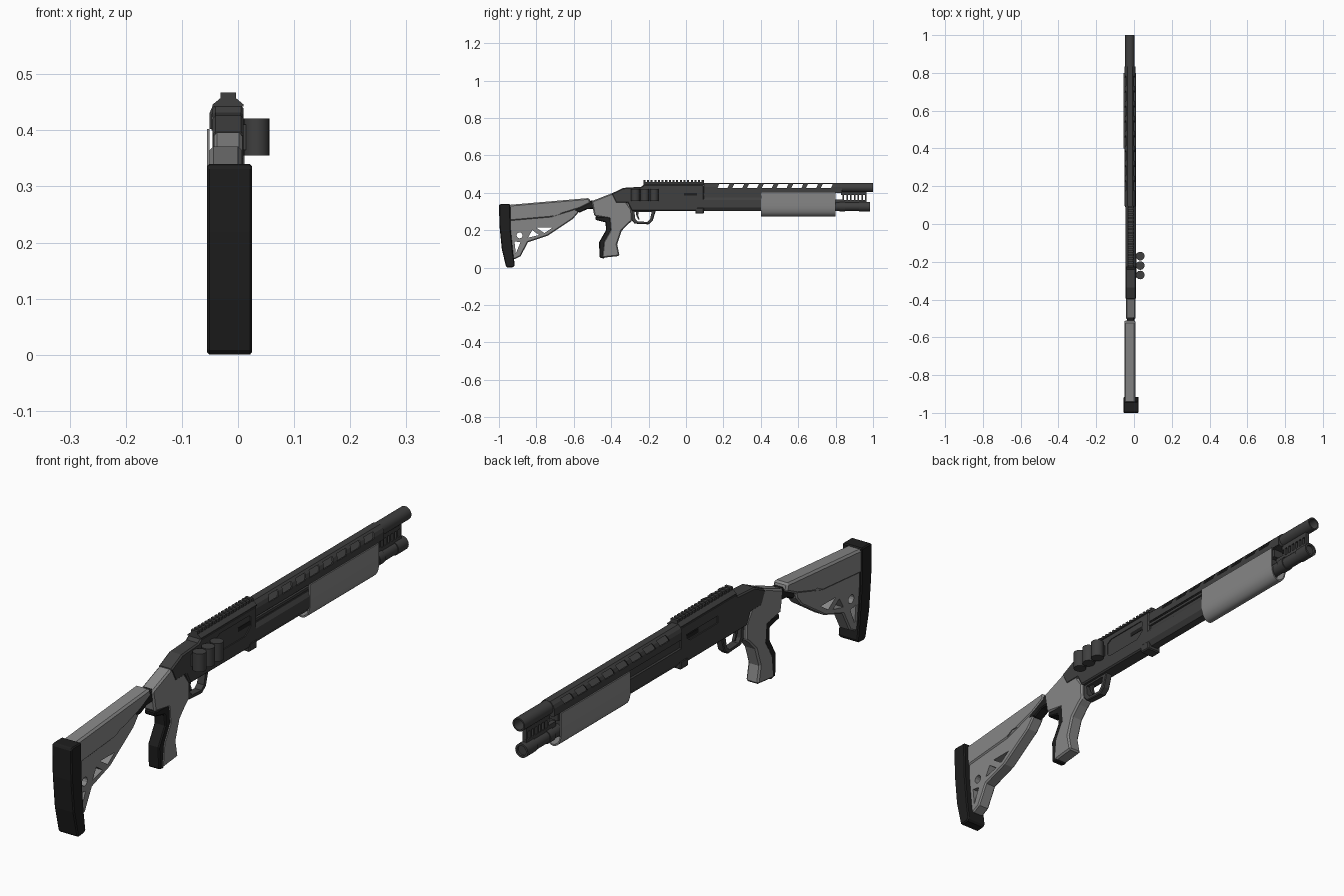
import bpy, bmesh, math

if "Cube" in bpy.data.objects:
    bpy.data.objects.remove(bpy.data.objects["Cube"])

CX = -0.0175   # centre of the receiver
BX = -0.022    # centre of barrel and fore-end


def material(name, v):
    m = bpy.data.materials.new(name)
    m.diffuse_color = (v, v, v, 1)
    m.use_nodes = True
    m.node_tree.nodes["Principled BSDF"].inputs["Base Color"].default_value = m.diffuse_color
    return m


GUN = material("dark gunmetal", 0.05)
GREY = material("polymer grey", 0.24)
RUBBER = material("black rubber", 0.013)


def prisms(name, parts, mat=None, axis="x", bevel=0):
    """Extrude each (points, start, end); points are (y,z) for axis x, (x,z) for axis y."""
    bm = bmesh.new()
    for pts, a, b in parts:
        rings = []
        for t in (a, b):
            rings.append([bm.verts.new((t, p, q) if axis == "x" else (p, t, q)) for p, q in pts])
        n = len(pts)
        bm.faces.new(rings[0])
        bm.faces.new(rings[1])
        for i in range(n):
            j = (i + 1) % n
            bm.faces.new((rings[0][i], rings[0][j], rings[1][j], rings[1][i]))
    bmesh.ops.recalc_face_normals(bm, faces=bm.faces)
    me = bpy.data.meshes.new(name)
    bm.to_mesh(me)
    bm.free()
    ob = bpy.data.objects.new(name, me)
    bpy.context.collection.objects.link(ob)
    if mat:
        me.materials.append(mat)
    if bevel:
        m = ob.modifiers.new("bevel", "BEVEL")
        m.width = bevel
        m.segments = 1
        m.limit_method = "ANGLE"
        m.angle_limit = math.radians(50)
        apply(ob, m)
    return ob


def apply(ob, mod):
    bpy.ops.object.select_all(action="DESELECT")
    bpy.context.view_layer.objects.active = ob
    ob.select_set(True)
    bpy.ops.object.modifier_apply(modifier=mod.name)


def cut(ob, parts):
    cutter = prisms("cutter", parts)
    cutter.hide_render = True
    m = ob.modifiers.new("cut", "BOOLEAN")
    m.operation = "DIFFERENCE"
    m.solver = "EXACT"
    m.object = cutter
    apply(ob, m)
    bpy.data.objects.remove(cutter)


def smooth(ob, angle=35):
    bpy.ops.object.select_all(action="DESELECT")
    bpy.context.view_layer.objects.active = ob
    ob.select_set(True)
    bpy.ops.object.shade_smooth_by_angle(angle=math.radians(angle))


def rect(a, b, c, d):
    return [(a, c), (b, c), (b, d), (a, d)]


def circle(u, v, r, n=24):
    return [(u + r * math.cos(2 * math.pi * i / n), v + r * math.sin(2 * math.pi * i / n)) for i in range(n)]


def side(name, pts, half, mat, cx=CX, bevel=0):
    return prisms(name, [(pts, cx - half, cx + half)], mat, "x", bevel)


def tube(name, z, r, y0, y1, mat, hole=0, depth=0.1):
    """Round bar along y, bored from its front end when hole is set."""
    bm = bmesh.new()
    n = 28
    rows = [(0, y0), (r, y0), (r, y1)]
    rows += [(hole, y1), (hole, y1 - depth), (0, y1 - depth)] if hole else [(0, y1)]
    rings = [[bm.verts.new((BX + max(q, 1e-5) * math.cos(2 * math.pi * i / n), y,
              z + max(q, 1e-5) * math.sin(2 * math.pi * i / n))) for i in range(n)] for q, y in rows]
    for a, b in zip(rings, rings[1:]):
        for i in range(n):
            bm.faces.new((a[i], a[(i + 1) % n], b[(i + 1) % n], b[i]))
    bmesh.ops.remove_doubles(bm, verts=bm.verts, dist=0.0001)
    bmesh.ops.recalc_face_normals(bm, faces=bm.faces)
    me = bpy.data.meshes.new(name)
    bm.to_mesh(me)
    bm.free()
    ob = bpy.data.objects.new(name, me)
    bpy.context.collection.objects.link(ob)
    me.materials.append(mat)
    smooth(ob)
    return ob


# Butt pad
side("butt_pad", [(-1, .335), (-.99, .34), (-.94, .34), (-.937, .2), (-.925, .08), (-.915, .012),
                  (-.925, .002), (-.955, 0), (-.963, .008), (-.985, .1), (-.997, .22)],
     0.04, RUBBER, -0.015, 0.004)

# Stock: wide upper housing and skeleton lower frame
upper = side("stock_upper", [(-.95, .335), (-.517, .372), (-.508, .345), (-.57, .315),
                             (-.72, .268), (-.95, .248)], 0.029, GREY, -0.022, 0.007)
cut(upper, [([(-.72, .272), (-.69, .29), (-.64, .29), (-.65, .277)], x - .004, x + .004)
            for x in (-0.051, 0.007)])
lower = side("stock_frame", [(-.95, .27), (-.57, .32), (-.575, .295), (-.605, .26), (-.74, .17),
                             (-.845, .135), (-.885, .06), (-.915, .045), (-.95, .045)],
             0.024, GREY, -0.022, 0.005)
cut(lower, [(p, -0.1, 0.1) for p in (
    circle(-.89, .172, .016, 12),
    [(-.845, .16), (-.822, .2), (-.785, .174)],
    [(-.8, .213), (-.715, .213), (-.757, .184)],
    [(-.917, .14), (-.885, .135), (-.91, .075)])])
side("stock_hinge", [(-.6, .3), (-.57, .35), (-.49, .36), (-.49, .315), (-.53, .312), (-.565, .295)],
     0.02, RUBBER, bevel=0.004)

# Pistol grip with rubber backing
side("pistol_grip", [(-.505, .355), (-.4, .396), (-.34, .38), (-.29, .31), (-.288, .25), (-.31, .232),
                     (-.345, .195), (-.368, .125), (-.355, .062), (-.45, .052), (-.44, .14),
                     (-.405, .2), (-.41, .262), (-.49, .275)], 0.0255, GREY, bevel=0.006)
side("grip_backing", [(-.485, .272), (-.405, .272), (-.395, .255), (-.393, .21), (-.43, .14), (-.435, .048),
                      (-.462, .053), (-.465, .135), (-.428, .2), (-.43, .242), (-.485, .255)],
     0.023, RUBBER, bevel=0.004)

# Receiver with side recesses
receiver = side("receiver", [(-.4, .395), (-.335, .426), (-.24, .432), (-.225, .444), (.095, .444),
                             (.095, .36), (.055, .303), (-.29, .303), (-.312, .345), (-.375, .345)],
                0.0275, GUN, bevel=0.005)
port = [(-.14, .365), (-.125, .355), (.03, .355), (.06, .38), (.06, .415), (.05, .422), (-.12, .422), (-.14, .41)]
cut(receiver, [(port, 0.0065, 0.03),
               ([(-.12, .378), (.04, .378), (.06, .39), (.06, .405), (-.12, .405)], -0.07, -0.041)])
side("bolt_slot", rect(-.01, .062, .385, .4), 0.0255, RUBBER)
side("receiver_lug", rect(.05, .095, .288, .32), 0.0285, GUN, bevel=0.004)

# Top rail with teeth
prisms("rail_base", [([(CX - .0275, .442), (CX + .0275, .442), (CX + .0275, .446),
                       (CX + .013, .458), (CX - .013, .458), (CX - .0275, .446)], -.228, .095)], GUN, "y")
prisms("rail_teeth", [(rect(CX - .014, CX + .014, .456, .467), -.228 + i * .0195, -.217 + i * .0195)
                      for i in range(17)], GUN, "y")

# Trigger guard and trigger
guard = side("trigger_guard", [(-.295, .31), (-.295, .258), (-.275, .235), (-.2, .231), (-.178, .25), (-.16, .31)],
             0.014, GUN, bevel=0.003)
cut(guard, [([(-.275, .296), (-.272, .262), (-.26, .247), (-.207, .244), (-.192, .258), (-.184, .296)], -.1, .1)])
side("trigger", [(-.268, .31), (-.25, .31), (-.256, .28), (-.248, .258), (-.255, .256), (-.266, .28)], 0.005, GUN)

# Spare shells on the right side
for i in range(3):
    shell = prisms("spare_shell_%d" % (i + 1), [(circle(0.033, 0, .0228, 24), 0, .066)], GUN, "y")
    for v in shell.data.vertices:
        x, y, z = v.co
        v.co = (x, -.17 - .05 * i + z, .355 + y)
    shell.data.flip_normals()
    smooth(shell)
side("shell_carrier", rect(-.285, -.155, .365, .41), 0.003, GUN, 0.0115)

# Slotted heat shield over the barrel
arch = [(.029, .402), (.029, .43), (.024, .442), (.013, .453)]
inner = [(.024, .402), (.024, .429), (.02, .439), (.011, .448)]
section = arch + [(-x, z) for x, z in arch[::-1]] + [(-x, z) for x, z in inner] + inner[::-1]
shield = prisms("heat_shield", [([(BX + x, z) for x, z in section], .095, .835)], GUN, "y")
cut(shield, [([(y - .032, .425), (y + .022, .425), (y + .032, .4465), (y - .022, .4465)], -.1, .1)
             for y in [.2 + .079 * i for i in range(8)]])
prisms("barrel_bed", [(rect(BX - .025, BX + .025, .4, .421), .09, .835)], GUN, "y")

# Barrel muzzle
tube("barrel", .428, .0245, .82, 1.0, GUN, .019, .15)

# Lower body and side ledges between receiver and fore-end
prisms("magazine_housing", [([(CX - .0275, .32), (CX - .015, .302), (CX + .015, .302), (CX + .0275, .32),
                              (CX + .0275, .36), (CX + .018, .375), (CX - .018, .375), (CX - .0275, .365)],
                             .06, .78)], GUN, "y")
prisms("barrel_neck", [(rect(CX - .024, CX + .016, .37, .405), .09, .8)], GUN, "y")
prisms("action_bar", [(rect(CX + .012, CX + .024, .385, .395), .09, .5)], GUN, "y")

# Pump fore-end: hollow U section
W, R = 0.0335, 0.0285


def u_arc(w, zb):
    n = 14
    return [(BX - w * math.cos(math.pi * i / n), .335 - (.335 - zb) * math.sin(math.pi * i / n) ** .8)
            for i in range(n + 1)]


outer_u, inner_u = u_arc(W, .274), u_arc(R, .28)
u_section = [(BX - W, .402)] + outer_u + [(BX + W, .402), (BX + R, .402)] + inner_u[::-1] + [(BX - R, .402)]
smooth(prisms("pump_fore_end", [(u_section, .4, .8)], GREY, "y"))

# Magazine tube, cap and the slotted clamp under the muzzle
tube("magazine_tube", .326, .0225, .7, .93, GUN)
tube("magazine_cap", .326, .0255, .925, .983, GUN, .018, .008)
tube("magazine_collar", .326, .0255, .82, .85, GUN)
clamp = [rect(.795, .84, .34, .365), rect(.83, .965, .346, .36), rect(.83, .965, .388, .408)]
clamp += [rect(y, y + .008, .35, .4) for y in [.838 + .0198 * i for i in range(7)]]
prisms("barrel_clamp", [(p, BX - .008, BX + .008) for p in clamp], GUN)
